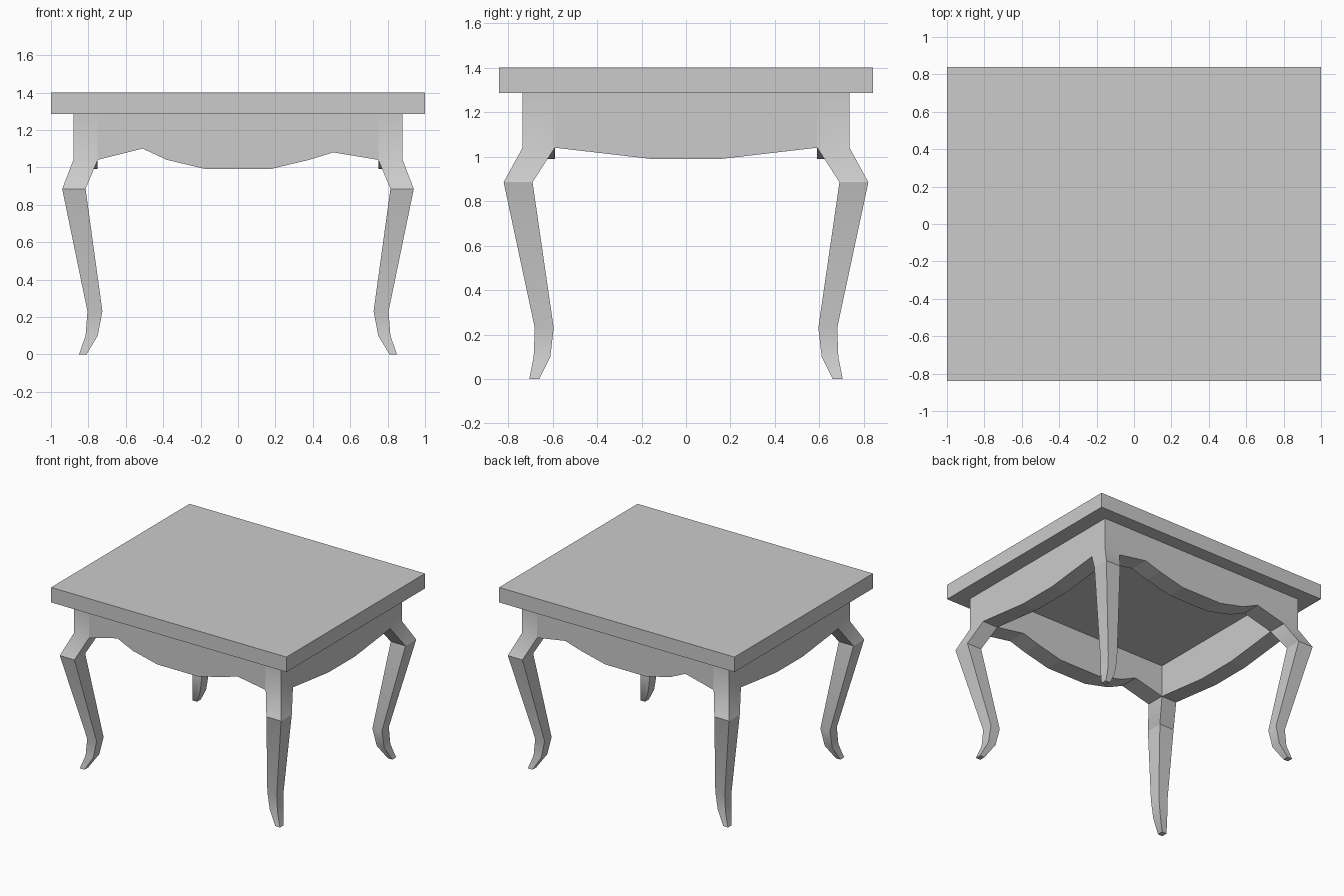
import bpy, bmesh
from math import radians
from mathutils import Vector

cube = bpy.data.objects.get("Cube")
if cube:
    bpy.data.objects.remove(cube)

grey = bpy.data.materials.new("plain grey")
grey.use_nodes = True
colour = (0.6, 0.6, 0.6, 1)
grey.diffuse_color = colour
grey.node_tree.nodes["Principled BSDF"].inputs["Base Color"].default_value = colour

TOP, UNDER = 1.4, 1.285


def finish(name, bm, smooth=False):
    bmesh.ops.recalc_face_normals(bm, faces=bm.faces)
    mesh = bpy.data.meshes.new(name)
    bm.to_mesh(mesh)
    bm.free()
    mesh.materials.append(grey)
    obj = bpy.data.objects.new(name, mesh)
    bpy.context.collection.objects.link(obj)
    if smooth:
        bpy.ops.object.select_all(action='DESELECT')
        obj.select_set(True)
        bpy.context.view_layer.objects.active = obj
        bpy.ops.object.shade_smooth_by_angle(angle=radians(30))
    return obj


def panel(name, outline, inner, outer, along_x):
    """Extrude an apron outline from its inner to its outer plane."""
    bm = bmesh.new()
    place = lambda s, d, z: (s, d, z) if along_x else (d, s, z)
    face = bm.faces.new([bm.verts.new(place(s, inner, z)) for s, z in outline])
    moved = bmesh.ops.extrude_face_region(bm, geom=[face])["geom"]
    bmesh.ops.translate(bm, vec=Vector(place(0, outer - inner, 0)),
                        verts=[v for v in moved if isinstance(v, bmesh.types.BMVert)])
    # the extrusion keeps the first face as the inner cap
    if not face.is_valid:
        bmesh.ops.holes_fill(bm, edges=bm.edges)
    finish(name, bm)


# Table top
bm = bmesh.new()
bmesh.ops.create_cube(bm, size=1)
bmesh.ops.scale(bm, vec=(2, 1.68, TOP - UNDER), verts=bm.verts)
bmesh.ops.translate(bm, vec=(0, 0, (TOP + UNDER) / 2), verts=bm.verts)
finish("table_top", bm)

# Scalloped aprons between the legs
long_edge = [(-.75, 1.04), (-.51, 1.10), (-.38, 1.04), (-.17, .99),
             (.17, .99), (.38, 1.04), (.51, 1.08), (.75, 1.04)]
short_edge = [(-.59, 1.04), (-.16, .99), (.16, .99), (.59, 1.04)]
for side, long_name, short_name in ((-1, "front_apron", "right_apron"),
                                    (1, "back_apron", "left_apron")):
    panel(long_name, long_edge + [(.75, UNDER), (-.75, UNDER)],
          side * .59, side * .735, True)
    panel(short_name, short_edge + [(.59, UNDER), (-.59, UNDER)],
          side * .75, side * .88, False)

# Curved legs: height, inner x, outer x, inner y, outer y
rings = [(UNDER, .75, .88, .59, .735),
         (1.04, .75, .88, .59, .735),
         (.885, .815, .94, .69, .82),
         (.23, .725, .805, .595, .68),
         (.10, .75, .815, .61, .685),
         (0, .81, .85, .66, .705)]
for sx, x_name in ((-1, "right"), (1, "left")):
    for sy, y_name in ((-1, "front"), (1, "back")):
        bm = bmesh.new()
        loops = [[bm.verts.new((sx * x, sy * y, z))
                  for x, y in ((x0, y0), (x1, y0), (x1, y1), (x0, y1))]
                 for z, x0, x1, y0, y1 in rings]
        for upper, lower in zip(loops, loops[1:]):
            for i in range(4):
                j = (i + 1) % 4
                bm.faces.new((upper[i], upper[j], lower[j], lower[i]))
        bm.faces.new(loops[0])
        bm.faces.new(loops[-1])
        finish(f"{y_name}_{x_name}_leg", bm, smooth=True)
